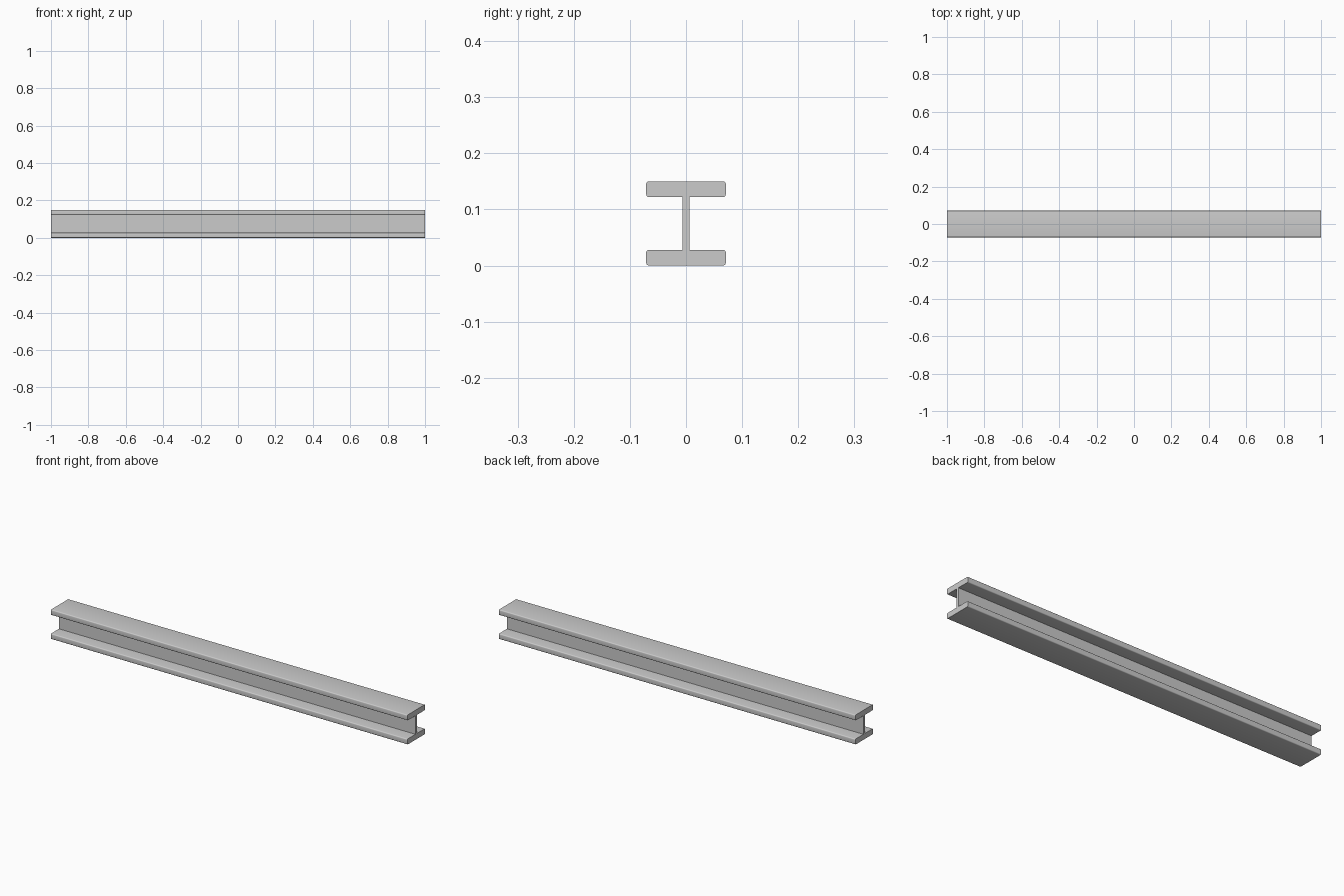
import bpy, bmesh
from math import sin, cos, pi

if "Cube" in bpy.data.objects:
    bpy.data.objects.remove(bpy.data.objects["Cube"])

L, H = 1.0, 0.15          # half length, height
W, T, WEB = 0.071, 0.028, 0.0065   # flange half width, flange thickness, web half thickness
R, SEG = 0.005, 4         # flange corner radius


def arc(cy, cz, start):
    """Quarter circle of profile points, counter-clockwise."""
    return [(cy + R * cos(start + pi / 2 * i / SEG), cz + R * sin(start + pi / 2 * i / SEG))
            for i in range(SEG + 1)]


# Right half of the I profile, from bottom to top
lower = arc(W - R, R, -pi / 2) + arc(W - R, T - R, 0) + [(WEB, T)]
right = lower + [(y, H - z) for y, z in reversed(lower)]
profile = right + [(-y, z) for y, z in reversed(right)]

# Sweep the profile along x
bm = bmesh.new()
face = bm.faces.new([bm.verts.new((-L, y, z)) for y, z in profile])
ext = bmesh.ops.extrude_face_region(bm, geom=[face], use_keep_orig=True)
bmesh.ops.translate(bm, vec=(2 * L, 0, 0),
                    verts=[v for v in ext["geom"] if isinstance(v, bmesh.types.BMVert)])
bmesh.ops.recalc_face_normals(bm, faces=bm.faces)

mesh = bpy.data.meshes.new("i_beam")
bm.to_mesh(mesh)
bm.free()
beam = bpy.data.objects.new("i_beam", mesh)
bpy.context.collection.objects.link(beam)

# Smooth rounded flange edges, keep the rest sharp
bpy.context.view_layer.objects.active = beam
beam.select_set(True)
bpy.ops.object.shade_smooth_by_angle(angle=pi / 6)
